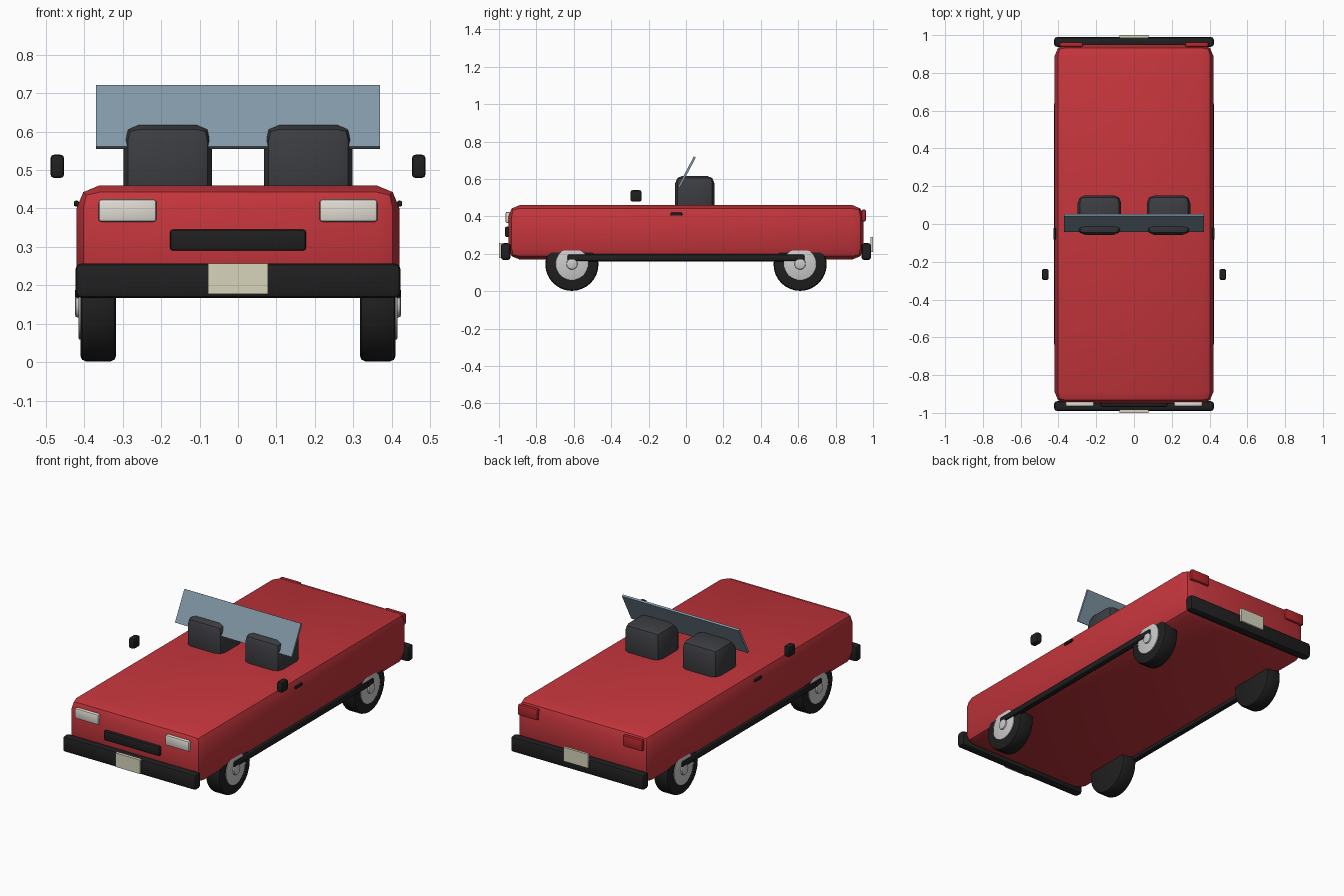
import bpy, math

if "Cube" in bpy.data.objects:
    bpy.data.objects.remove(bpy.data.objects["Cube"])


def material(name, rgb):
    m = bpy.data.materials.new(name)
    m.diffuse_color = (*rgb, 1)
    m.use_nodes = True
    m.node_tree.nodes["Principled BSDF"].inputs["Base Color"].default_value = m.diffuse_color
    return m


RED = material("red_paint", (0.55, 0.036, 0.045))
BLACK = material("black_trim", (0.014, 0.014, 0.015))
SEAT = material("seat_cloth", (0.045, 0.046, 0.053))
GLASS = material("window_glass", (0.22, 0.31, 0.38))
SILVER = material("silver", (0.55, 0.55, 0.56))
LAMP = material("lamp_glass", (0.75, 0.72, 0.65))
TAIL = material("tail_red", (0.45, 0.02, 0.025))
PLATE = material("plate_cream", (0.68, 0.66, 0.5))


def finish(ob, name, mat, bevel):
    ob.name = name
    ob.data.materials.append(mat)
    bpy.ops.object.transform_apply(location=False, rotation=True, scale=True)
    if bevel:
        b = ob.modifiers.new("bevel", 'BEVEL')
        b.width, b.segments, b.limit_method = bevel, 2, 'ANGLE'
        bpy.ops.object.modifier_apply(modifier="bevel")
    bpy.ops.object.shade_smooth_by_angle(angle=math.radians(35))
    return ob


def box(name, x, y, z, mat, bevel=0.0, tilt=0.0):
    """Box from (min, max) pairs."""
    bpy.ops.mesh.primitive_cube_add(
        size=1, location=[(a + b) / 2 for a, b in (x, y, z)], rotation=(tilt, 0, 0))
    ob = bpy.context.object
    ob.scale = [b - a for a, b in (x, y, z)]
    return finish(ob, name, mat, bevel)


def disc(name, x0, x1, y, z, r, mat, bevel):
    """Cylinder lying along x."""
    bpy.ops.mesh.primitive_cylinder_add(
        vertices=32, radius=r, depth=abs(x1 - x0),
        location=((x0 + x1) / 2, y, z), rotation=(0, math.pi / 2, 0))
    return finish(bpy.context.object, name, mat, bevel)


def span(s, a, b):
    """Pair (a, b) mirrored to side s."""
    return tuple(sorted((s * a, s * b)))


# body
box("body", (-0.42, 0.42), (-0.95, 0.95), (0.17, 0.46), RED, 0.06)

# windscreen, leaning back
box("windscreen", (-0.37, 0.37), (-0.001, 0.011), (0.547, 0.729), GLASS,
    tilt=-math.atan2(0.085, 0.16))

# grille, bumpers and plates
box("grille", (-0.177, 0.177), (-0.968, -0.94), (0.29, 0.345), BLACK, 0.008)
for end, s, z in (("front", -1, 0.177), ("rear", 1, 0.21)):
    box(end + "_bumper", (-0.423, 0.423), span(s, 0.938, 0.99), (0.167, 0.257), BLACK, 0.015)
    box(end + "_plate", (-0.078, 0.078), span(s, 0.986, 1.0), (z, z + 0.08), PLATE)

# paired parts on both sides
for side, s in (("left", -1), ("right", 1)):
    box(side + "_seat", span(s, 0.068, 0.298), (-0.058, 0.152), (0.40, 0.617), SEAT, 0.04)
    box(side + "_headlight", span(s, 0.212, 0.363), (-0.965, -0.94), (0.365, 0.424), LAMP, 0.008)
    box(side + "_taillight", span(s, 0.27, 0.395), (0.938, 0.962), (0.373, 0.437), TAIL, 0.008)
    box(side + "_mirror", span(s, 0.452, 0.488), (-0.297, -0.238), (0.479, 0.54), BLACK, 0.01)
    box(side + "_door_handle", span(s, 0.414, 0.427), (-0.083, -0.02), (0.405, 0.42), BLACK, 0.004)
    box(side + "_sill", span(s, 0.388, 0.424), (-0.635, 0.635), (0.16, 0.198), BLACK, 0.012)
    # wheels
    for end, y in (("front", -0.61), ("rear", 0.61)):
        tag = side + "_" + end
        disc(tag + "_tyre", s * 0.317, s * 0.41, y, 0.144, 0.142, BLACK, 0.015)
        disc(tag + "_hub", s * 0.39, s * 0.415, y, 0.146, 0.088, SILVER, 0.006)
        disc(tag + "_hub_cap", s * 0.40, s * 0.424, y, 0.146, 0.03, SILVER, 0.007)
